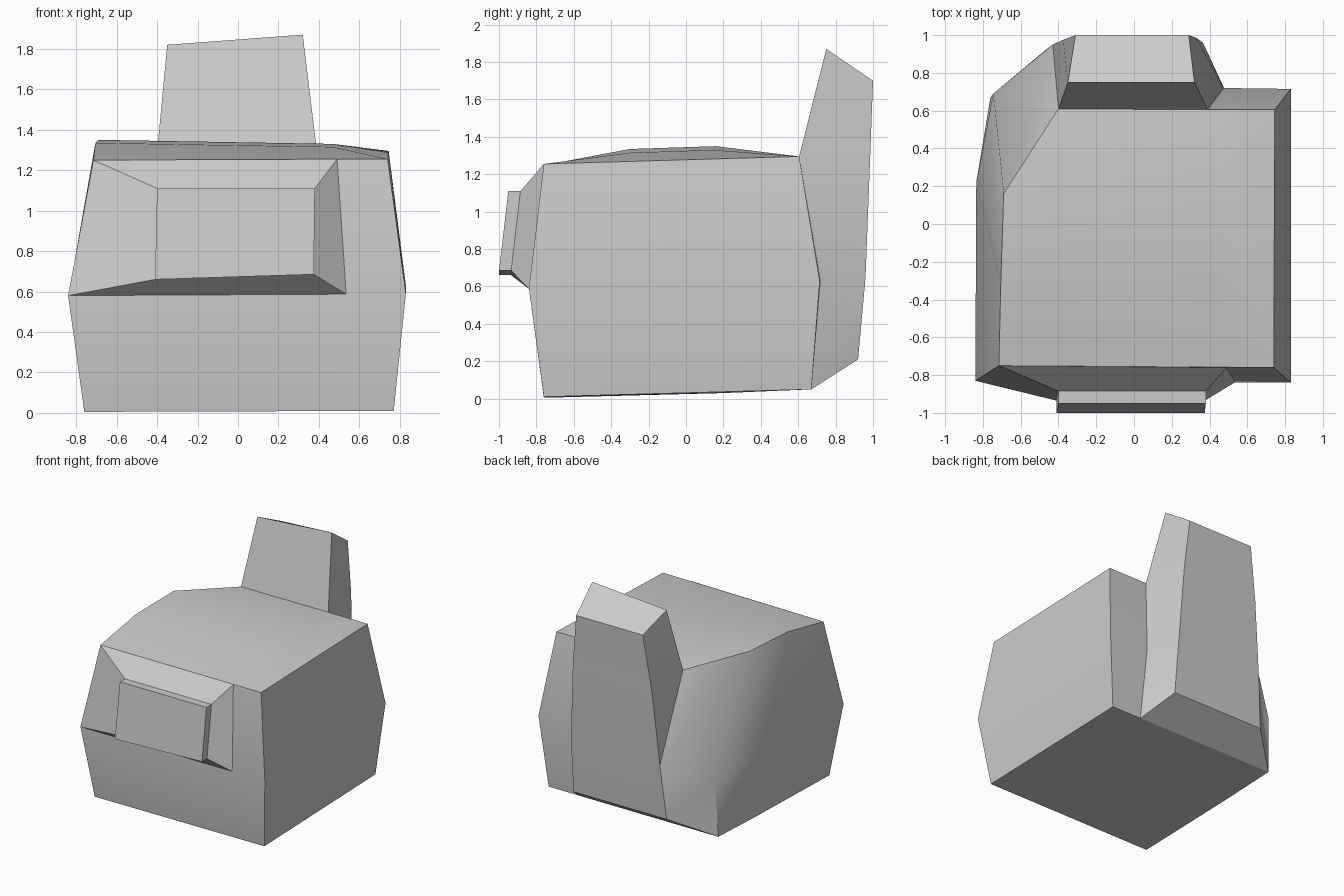
import bpy, bmesh

cube = bpy.data.objects.get("Cube")
if cube:
    bpy.data.objects.remove(cube, do_unlink=True)

grey = bpy.data.materials.new("light_grey")
grey.use_nodes = True
colour = (0.6, 0.6, 0.6, 1)
grey.diffuse_color = colour
grey.node_tree.nodes["Principled BSDF"].inputs["Base Color"].default_value = colour


def face(bm, points):
    """Add a face, reusing corners that already exist."""
    verts = []
    for p in points:
        v = next((v for v in bm.verts if v.co[:] == tuple(map(float, p)) or
                  (v.co - bm_vec(p)).length < 1e-5), None) or bm.verts.new(p)
        if v not in verts:
            verts.append(v)
    if len(verts) > 2:
        bm.faces.new(verts)


def bm_vec(p):
    from mathutils import Vector
    return Vector(p)


def loft(bm, lower, upper):
    """Join two closed rings with the same number of corners."""
    n = len(lower)
    for i in range(n):
        j = (i + 1) % n
        face(bm, (lower[i], lower[j], upper[j], upper[i]))


def finish(name, bm, soft=None):
    """Make the object; soft is an edge kept smooth despite its angle."""
    bmesh.ops.recalc_face_normals(bm, faces=bm.faces)
    mesh = bpy.data.meshes.new(name)
    bm.to_mesh(mesh)
    bm.free()
    mesh.materials.append(grey)
    obj = bpy.data.objects.new(name, mesh)
    bpy.context.collection.objects.link(obj)
    bpy.ops.object.select_all(action="DESELECT")
    obj.select_set(True)
    bpy.context.view_layer.objects.active = obj
    bpy.ops.object.shade_smooth_by_angle(angle=0.5)
    if soft:
        for e in mesh.edges:
            ends = [mesh.vertices[i].co for i in e.vertices]
            if all(min((c - bm_vec(s)).length for s in soft) < 1e-4 for c in ends):
                e.use_edge_sharp = False
    return obj


# Body rings: front left-hand, front right-hand, back, tower inner edge,
# tower back pair, tower side, rounded corner, long side
tower_low = (-.47, .92, .21)
tower_mid = (-.43, .95, .65)
bottom = [(-.76, -.76, .005), (.77, -.76, .01), (.77, .67, .05), (.5, .67, .05),
          (.37, .92, .21), tower_low, tower_low, (-.76, .67, .05), (-.76, .2, .03)]
middle = [(-.84, -.83, .58), (.83, -.84, .59), (.83, .715, .63), (.475, .72, .63),
          (.365, .96, .65), tower_mid, tower_mid, (-.745, .69, .5), (-.835, .22, .6)]
top = [(-.715, -.75, 1.25), (.74, -.76, 1.255), (.745, .605, 1.295), (.39, .605, 1.295),
       (.33, .985, 1.3), (-.375, .975, 1.25), (-.4, .61, 1.29), (-.69, .16, 1.35),
       (-.705, -.3, 1.335)]

body = bmesh.new()
loft(body, bottom, middle)
loft(body, middle, top)

# Underside and the slope below the tower
face(body, [bottom[i] for i in (0, 1, 2, 3, 7, 8)])
face(body, [bottom[i] for i in (3, 4, 5, 7)])

# Slightly crowned roof
crown_front, crown_back = (.47, -.3, 1.315), (.47, .15, 1.33)
fl, fr, br, inner, _, _, side, corner, edge = top
for points in ((fl, fr, crown_front, edge), (edge, crown_front, crown_back, corner),
               (corner, crown_back, inner, side), (fr, br, crown_back, crown_front),
               (br, inner, crown_back)):
    face(body, points)

# Tower rising from the back, with a sloped cap
cap = [(.32, .75, 1.87), (.29, 1, 1.7), (-.31, 1, 1.7), (-.35, .75, 1.82)]
loft(body, top[3:7], cap)
face(body, cap)
finish("body_with_tower", body, soft=(middle[7], top[7]))

# Front panel: a flared collar around a raised slab
collar = [middle[0], (.535, -.838, .587), (.49, -.76, 1.255), top[0]]
slab_back = [(-.41, -.935, .66), (.375, -.935, .685), (.38, -.885, 1.11), (-.4, -.885, 1.11)]
slab_front = [(x, y - .065, z) for x, y, z in slab_back]
panel = bmesh.new()
loft(panel, collar, slab_back)
loft(panel, slab_back, slab_front)
face(panel, slab_front)
finish("front_panel", panel)
